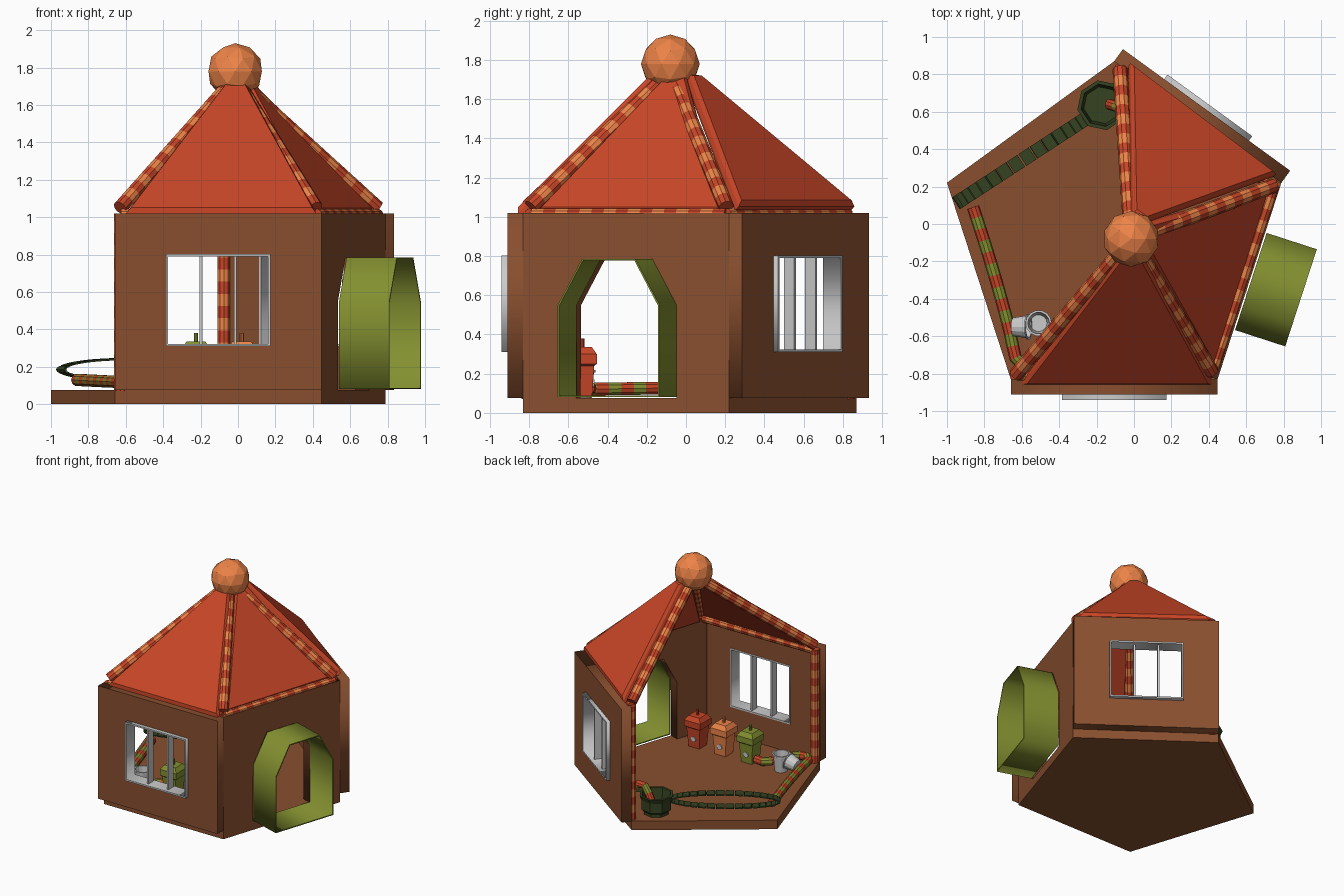
import bpy, bmesh, math
from mathutils import Vector, Matrix

if "Cube" in bpy.data.objects:
    bpy.data.objects.remove(bpy.data.objects["Cube"])

def mat(name, c):
    m = bpy.data.materials.new(name)
    m.diffuse_color = (*c, 1)
    m.use_nodes = True
    m.node_tree.nodes["Principled BSDF"].inputs["Base Color"].default_value = m.diffuse_color
    return m

BROWN = mat("brown", (0.25, 0.078, 0.028))
RED = mat("red", (0.57, 0.06, 0.02))
ORANGE = mat("orange", (0.85, 0.23, 0.065))
GREEN = mat("green", (0.23, 0.28, 0.03))
DARK = mat("dark_green", (0.035, 0.055, 0.015))

def add(name, bm, mats=(), M=None):
    bmesh.ops.recalc_face_normals(bm, faces=bm.faces)
    me = bpy.data.meshes.new(name)
    bm.to_mesh(me)
    bm.free()
    for m in mats:
        me.materials.append(m)
    ob = bpy.data.objects.new(name, me)
    bpy.context.collection.objects.link(ob)
    if M:
        ob.matrix_world = M
    return ob

def loft(name, loops, mats, M=None, closed=False, caps=(True, True)):
    """Skin a list of equal-length point loops."""
    bm = bmesh.new()
    rows = [[bm.verts.new(p) for p in lp] for lp in loops]
    n = len(rows[0])
    for i in range(len(rows) if closed else len(rows) - 1):
        a, b = rows[i], rows[(i + 1) % len(rows)]
        for j in range(n):
            f = bm.faces.new((a[j], a[(j + 1) % n], b[(j + 1) % n], b[j]))
            f.material_index = i % max(1, len(mats))
    if not closed:
        for r, c in ((rows[0], caps[0]), (rows[-1], caps[1])):
            if c:
                bm.faces.new(r)
    return add(name, bm, mats, M)

def ring(r, z, n, rot=0.0, c=(0, 0)):
    return [(c[0] + r * math.cos(rot + math.tau * i / n), c[1] + r * math.sin(rot + math.tau * i / n), z) for i in range(n)]

def box(name, lo, hi, mats=(), M=None):
    q = [(lo[0], lo[1]), (hi[0], lo[1]), (hi[0], hi[1]), (lo[0], hi[1])]
    return loft(name, [[(*p, z) for p in q] for z in (lo[2], hi[2])], mats, M)

def plate(name, polys, n0, n1, M, mats=()):
    """Flat outline with holes, extruded between depths n0 and n1."""
    cu = bpy.data.curves.new(name, 'CURVE')
    cu.dimensions, cu.fill_mode, cu.extrude = '2D', 'BOTH', (n1 - n0) / 2
    for poly in polys:
        s = cu.splines.new('POLY')
        s.points.add(len(poly) - 1)
        for p, co in zip(s.points, poly):
            p.co = (*co, 0, 1)
        s.use_cyclic_u = True
    for m in mats:
        cu.materials.append(m)
    ob = bpy.data.objects.new(name, cu)
    bpy.context.collection.objects.link(ob)
    ob.matrix_world = M @ Matrix.Translation((0, 0, (n0 + n1) / 2))
    bpy.ops.object.select_all(action='DESELECT')
    bpy.context.view_layer.objects.active = ob
    ob.select_set(True)
    bpy.ops.object.convert(target='MESH')

def pipe(name, pts, r, mats, step=0.065, n=10):
    """Striped tube through pts, smoothed when it has more than two points."""
    P = [Vector(p) for p in pts]
    for _ in range(3 if len(P) > 2 else 0):
        Q = [P[0]]
        for a, b in zip(P, P[1:]):
            Q += [a.lerp(b, .25), a.lerp(b, .75)]
        P = Q + [P[-1]]
    line = [P[0]]
    left = step
    for a, b in zip(P, P[1:]):
        L, t = (b - a).length, 0
        while L - t > left:
            t += left
            left = step
            line.append(a.lerp(b, t / L))
        left -= L - t
    if (P[-1] - line[-1]).length > 0.01:
        line.append(P[-1])
    loops = []
    for i, p in enumerate(line):
        d = (line[min(i + 1, len(line) - 1)] - line[max(i - 1, 0)]).normalized()
        up = Vector((0, 0, 1)) if abs(d.z) < .95 else Vector((1, 0, 0))
        x = d.cross(up).normalized()
        y = x.cross(d)
        loops.append([p + r * (x * math.cos(math.tau * k / n) + y * math.sin(math.tau * k / n)) for k in range(n)])
    return loft(name, loops, mats)

def wall_frame(cx, cy, nx, ny):
    return Matrix(((-ny, 0, nx, cx), (nx, 0, ny, cy), (0, 1, 0, 0), (0, 0, 0, 1)))

# Pentagonal floor
C = (-0.106, -0.07)
loft("floor", [ring(0.94, z, 5, math.pi / 2, C) for z in (0, 0.075)], [BROWN])
A = 0.94 * math.cos(math.pi / 5)
frames = {}
for key, deg in (("front", -90), ("right", -18), ("back", 54)):
    nx, ny = math.cos(math.radians(deg)), math.sin(math.radians(deg))
    frames[key] = wall_frame(C[0] + A * nx, C[1] + A * ny, nx, ny)

# Windowed walls with slatted windows
H, W = 0.5525, 0.275
rect = lambda u, z0, z1: [(-u, z0), (u, z0), (u, z1), (-u, z1)]
for key in ("front", "back"):
    M = frames[key]
    plate(key + "_wall", [rect(H, .075, 1.02), rect(W, .315, .797)], 0, .08, M, [BROWN])
    plate(key + "_window_frame", [rect(W + .005, .31, .802), rect(W - .008, .323, .789)], -.003, .11, M)
    for i in (-1, 1):
        u = i * W / 3
        box(key + "_window_slat", (u - .007, .318, .015), (u + .007, .794, .08), (), M)

# Door wall and projecting tunnel porch
def arch(o):
    return [(-.273 + o, .08 + o), (.273 - o, .08 + o), (.273 - o, .55 - o * .4), (.143 - o * .6, .785 - o), (-.143 + o * .6, .785 - o), (-.273 + o, .55 - o * .4)]
M = frames["right"]
door = arch(.004)
plate("door_wall", [[(-H, .075), (-.27, .075)] + [door[5], door[4], door[3], door[2]] +
      [(.27, .075), (H, .075), (H, 1.02), (-H, 1.02)]], -.08, 0, M, [BROWN])
plate("porch", [arch(0), arch(.008)], .008, .29, M, [GREEN])

# Posts, top rails and rafters
corners = [(-.075, .825), (.745, .205), (.415, -.79), (-.63, -.805)]
apex = (-.015, -.08, 1.74)
for x, y in corners:
    pipe("post", [(x, y, .07), (x, y, 1.02)], .035, [RED, ORANGE])
    pipe("rafter", [(x, y, 1.05), apex], .04, [RED, ORANGE])
for a, b in zip(corners, corners[1:]):
    pipe("top_rail", [(*a, 1.01), (*b, 1.01)], .035, [RED, ORANGE])

# Padded roof panels
panels = [
    [(-.60, -.865, 1.025), (.42, -.865, 1.025), (.03, -.15, 1.74), (-.05, -.15, 1.74)],
    [(.425, -.765, 1.025), (.725, .185, 1.025), (.07, .0, 1.72), (.05, -.1, 1.72)],
    [(.765, .275, 1.06), (-.015, .865, 1.06), (.0, .06, 1.73), (.06, .02, 1.73)]]
for p in panels:
    v = [Vector(q) for q in p]
    nrm = (v[1] - v[0]).cross(v[3] - v[0]).normalized()
    mid = sum(v, Vector()) / 4
    loops = [[mid + (q - mid) * s - nrm * d for q in v] for s, d in ((.95, -.012), (1, .01), (1, .035), (.95, .055))]
    loft("roof_panel", loops, [RED])

# Faceted ball on top
bm = bmesh.new()
bmesh.ops.create_icosphere(bm, subdivisions=2, radius=.15)
add("top_ball", bm, [ORANGE], Matrix.Translation((-.015, -.08, 1.78)))

# Three hoppers with lids, knobs and round outlets
def sq(h, z):
    return [(-h, -h, z), (h, -h, z), (h, h, z), (-h, h, z)]
for x, m in ((.262, RED), (.02, ORANGE), (-.225, GREEN)):
    T = Matrix.Translation((x, -.53, 0))
    loft("hopper", [sq(.05, .078), sq(.062, .24), sq(.075, .25), sq(.075, .30), sq(.05, .335)], [m], T)
    pipe("hopper_knob", [(x, -.53, .33), (x, -.53, .38)], .011, [m], n=8)
    pipe("hopper_outlet", [(x, -.49, .15), (x, -.467, .15)], .022, (), n=10)

# Striped hoses
pipe("long_hose", [(-.30, -.50, .125), (-.40, -.48, .125), (-.44, -.64, .125), (-.52, -.77, .12), (-.63, -.76, .12),
     (-.66, -.58, .12), (-.76, -.22, .125), (-.86, .09, .13)], .034, [RED, GREEN])
pipe("short_hose", [(-.13, .64, .16), (-.06, .62, .27), (.0, .62, .28), (.03, .6, .2)], .03, [RED, GREEN])

# Conveyor belt loop of separate links
d = Vector((.72, .47, 0)).normalized()
B = Matrix(((d.x, -d.y, 0, -.60), (d.y, d.x, 0, .34), (0, 0, 1, .185), (0, 0, 0, 1)))
N = 36
for i in range(N):
    q = []
    for k in (i + .06, i + .94):
        t = math.tau * k / N
        c, s = math.cos(t), math.sin(t)
        q.append(((.42 * c, .062 * s), (.405 * c, .05 * s)))
    pts = [q[0][0], q[1][0], q[1][1], q[0][1]]
    loft("belt_link", [[(p[0], y, p[1]) for p in pts] for y in (-.038, .038)], [DARK], B)

# Open tray at the end of the belt
T = Matrix.Translation((-.17, .635, 0)) @ Matrix.Rotation(math.atan2(d.y, d.x), 4, 'Z')
loft("tray", [ring(r, z, 8, math.pi / 8) for r, z in ((.10, .078), (.10, .10), (.12, .12), (.12, .20), (.135, .235), (.115, .235), (.10, .11))], [DARK], T)

# Grey buckets, one tipped over
cup = [ring(r, z, 14) for r, z in ((.05, 0), (.062, .13), (.07, .13), (.07, .142), (.058, .142), (.045, .01))]
for n, M in (("bucket", Matrix.Translation((-.51, -.53, .076))),
             ("tipped_bucket", Matrix.Translation((-.645, -.55, .14)) @ Matrix.Rotation(math.radians(75), 4, 'Y') @ Matrix.Scale(.6, 4, (0, 0, 1)))):
    loft(n, cup, (), M)
